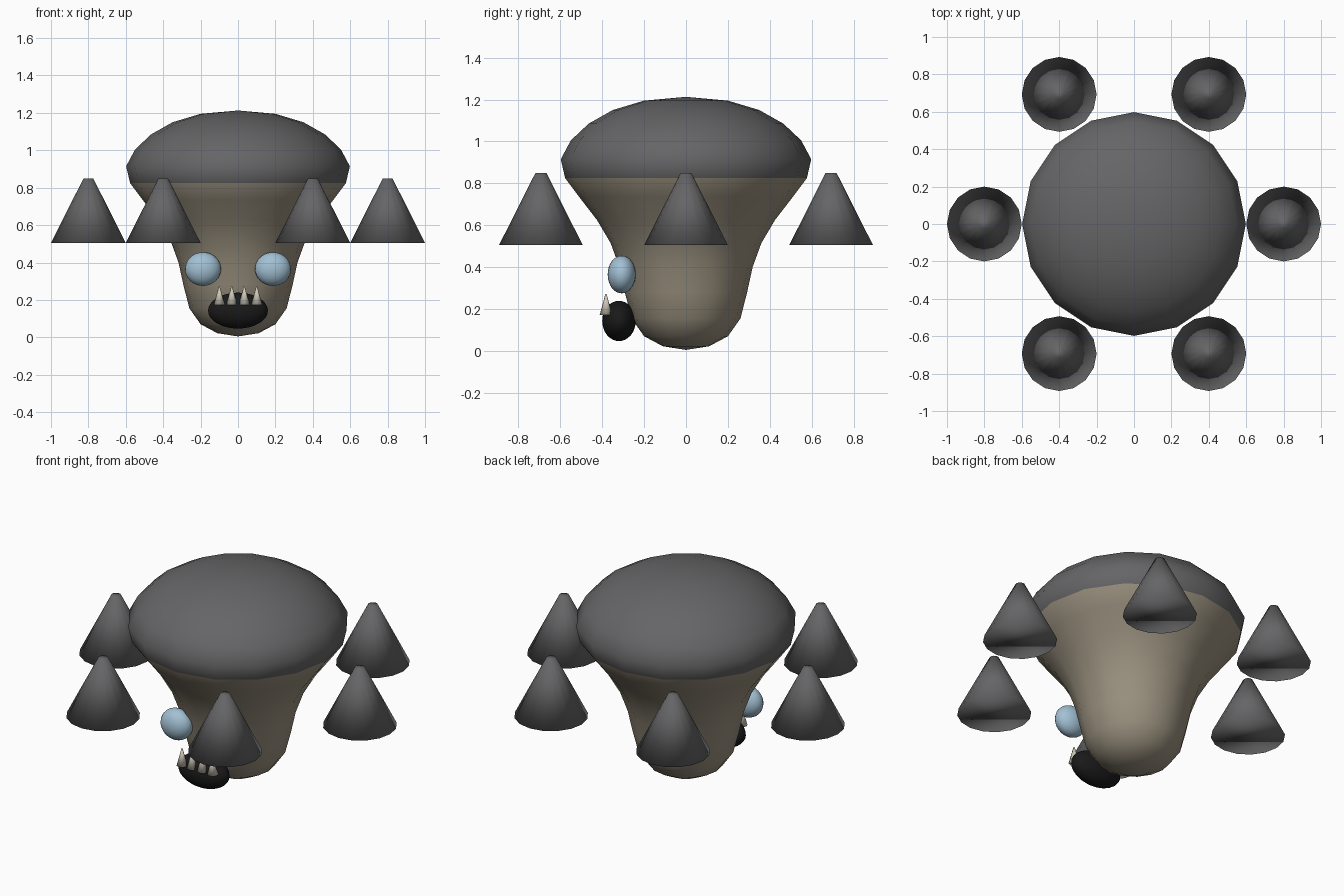
import bpy, bmesh, math

if "Cube" in bpy.data.objects:
    bpy.data.objects.remove(bpy.data.objects["Cube"])


def material(name, rgb):
    m = bpy.data.materials.new(name)
    m.diffuse_color = (*rgb, 1)
    m.use_nodes = True
    m.node_tree.nodes["Principled BSDF"].inputs["Base Color"].default_value = m.diffuse_color
    return m


GREY = material("cap grey", (0.13, 0.13, 0.135))
TAN = material("stem tan", (0.32, 0.28, 0.21))
BLUE = material("eye blue", (0.36, 0.53, 0.66))
BLACK = material("mouth black", (0.01, 0.01, 0.01))
IVORY = material("tooth ivory", (0.62, 0.58, 0.48))


def finish(name, bm, *mats):
    bmesh.ops.recalc_face_normals(bm, faces=bm.faces)
    me = bpy.data.meshes.new(name)
    bm.to_mesh(me)
    bm.free()
    for m in mats:
        me.materials.append(m)
    me.shade_smooth()
    ob = bpy.data.objects.new(name, me)
    bpy.context.collection.objects.link(ob)
    return ob


def lathe(name, profile, sides, *mats):
    """Spin a (radius, height) profile that starts and ends on the axis."""
    bm = bmesh.new()
    vs = [bm.verts.new((r, 0, z)) for r, z in profile]
    edges = [bm.edges.new(p) for p in zip(vs, vs[1:])]
    bmesh.ops.spin(bm, geom=vs + edges, cent=(0, 0, 0), axis=(0, 0, 1),
                   angle=math.tau, steps=sides)
    bmesh.ops.remove_doubles(bm, verts=bm.verts, dist=0.0005)
    return finish(name, bm, *mats)


def ball(name, centre, size, mat):
    bm = bmesh.new()
    bmesh.ops.create_uvsphere(bm, u_segments=24, v_segments=16, radius=1)
    bmesh.ops.scale(bm, vec=size, verts=bm.verts)
    bmesh.ops.translate(bm, vec=centre, verts=bm.verts)
    return finish(name, bm, mat)


def cone(name, base, r1, r2, height, sides, mat):
    bm = bmesh.new()
    bmesh.ops.create_cone(bm, cap_ends=True, segments=sides,
                          radius1=r1, radius2=r2, depth=height)
    bmesh.ops.translate(bm, vec=(base[0], base[1], base[2] + height / 2), verts=bm.verts)
    return finish(name, bm, mat)


# Stem flaring into a domed cap, coloured by height
RIM = 0.825
body = lathe("body", [
    (0, 0.005), (0.11, 0.022), (0.2, 0.07), (0.26, 0.155), (0.292, 0.28),
    (0.318, 0.4), (0.36, 0.515), (0.425, 0.625), (0.51, 0.735), (0.577, RIM),
    (0.598, 0.915), (0.55, 1.005), (0.465, 1.085), (0.35, 1.15),
    (0.2, 1.195), (0, 1.213)], 16, TAN, GREY)
for f in body.data.polygons:
    f.material_index = int(f.center.z > RIM)

# Ring of six floating cones
for i in range(6):
    a = i * math.tau / 6
    cone(f"floating_cone_{i + 1}", (0.8 * math.cos(a), 0.8 * math.sin(a), 0.505),
         0.2, 0.026, 0.345, 16, GREY)

# Face
for side, x in (("left", -0.187), ("right", 0.187)):
    ball(f"{side}_eye", (x, -0.307, 0.365), (0.096, 0.067, 0.09), BLUE)
ball("mouth", (0, -0.32, 0.143), (0.16, 0.08, 0.096), BLACK)
for i in range(4):
    cone(f"tooth_{i + 1}", (-0.1 + i * 0.0667, -0.382, 0.172), 0.03, 0.003, 0.1, 8, IVORY)
